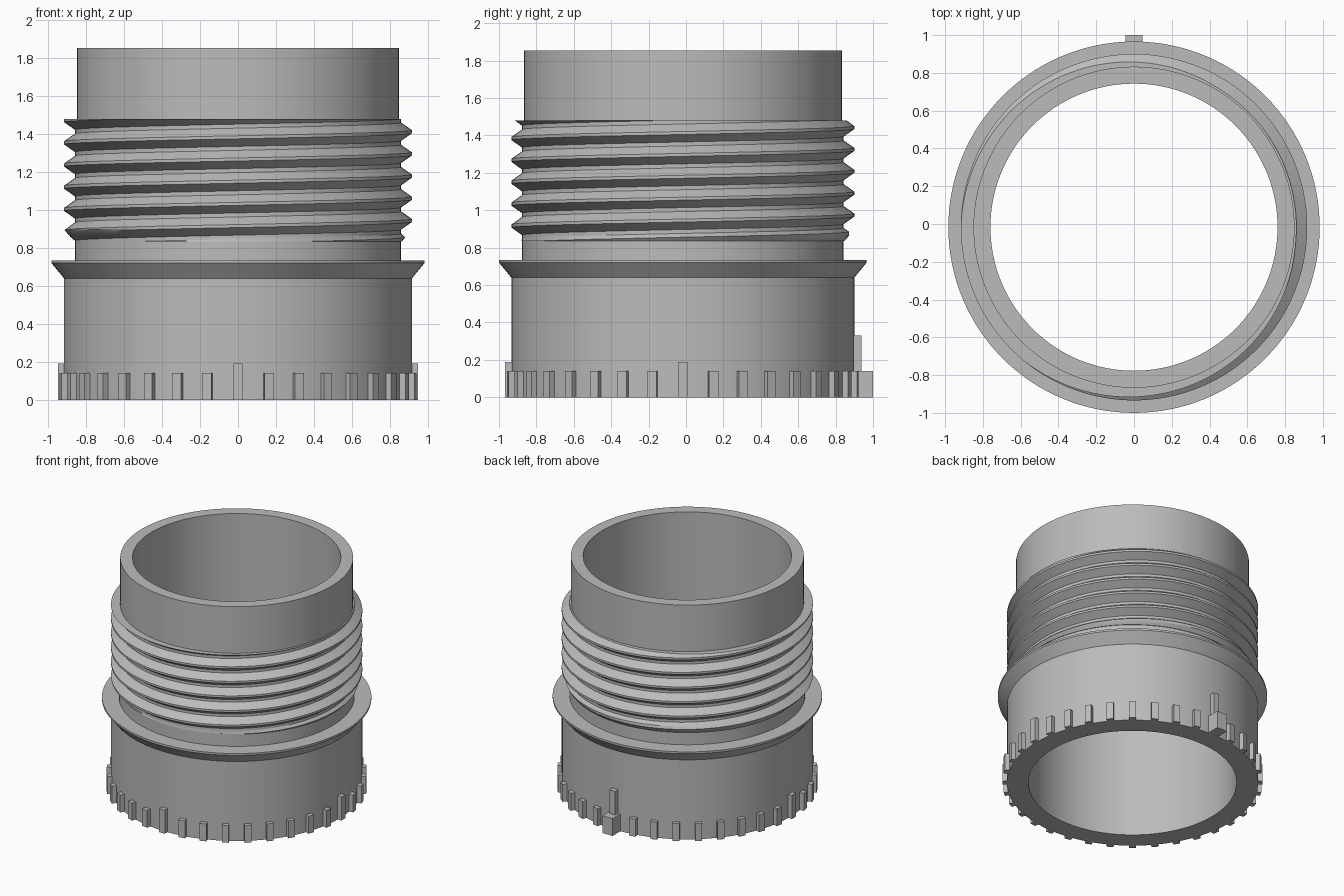
import bpy, bmesh, math
from mathutils import Matrix, Vector

old = bpy.data.objects.get("Cube")
if old:
    bpy.data.objects.remove(old)

AXIS_Y = -0.017            # the key at the back shifts the axis forward
SIDES = 128
PITCH, ROOT, CREST = 0.117, 0.86, 0.917
THREAD_LOW, THREAD_HIGH = 0.835, 1.48
CREST_Z = 1.413            # height of a crest on the +x side

grey = bpy.data.materials.new("plain grey")
grey.use_nodes = True
grey.diffuse_color = (0.5, 0.5, 0.5, 1)
grey.node_tree.nodes["Principled BSDF"].inputs["Base Color"].default_value = (0.5, 0.5, 0.5, 1)


def finish(bm, name):
    bmesh.ops.recalc_face_normals(bm, faces=bm.faces)
    mesh = bpy.data.meshes.new(name)
    bm.to_mesh(mesh)
    bm.free()
    mesh.materials.append(grey)
    obj = bpy.data.objects.new(name, mesh)
    obj.location.y = AXIS_Y
    bpy.context.collection.objects.link(obj)
    return obj


# Thread: trapezoid section, chamfered at its lower end
CREST_HALF, ROOT_HALF = 0.008, 0.048


def thread_radius(z, crest_z):
    d = abs((z - crest_z + PITCH / 2) % PITCH - PITCH / 2)
    t = min(max((ROOT_HALF - d) / (ROOT_HALF - CREST_HALF), 0), 1)
    return min(ROOT + (CREST - ROOT) * t, ROOT + 0.004 + 0.85 * (z - THREAD_LOW))


def thread_points(turn):
    points = []
    crest_z = CREST_Z + PITCH * turn
    stops = (-ROOT_HALF, -CREST_HALF, CREST_HALF, ROOT_HALF, PITCH - ROOT_HALF)
    for k in range(-7, 3):
        for a, b in zip(stops, stops[1:]):
            for s in (0, 0.5):
                z = crest_z + k * PITCH + a + (b - a) * s
                z = min(max(z, THREAD_LOW), THREAD_HIGH)
                points.append((thread_radius(z, crest_z), z))
    return points


# Tube body: every column is the full wall section, with the thread climbing
BORE, TOP_R, BASE_R, FLANGE_R, TOP_Z = 0.76, 0.85, 0.917, 0.983, 1.855
below = [(BORE, 0), (BASE_R, 0), (BASE_R, 0.64), (FLANGE_R, 0.72),
         (FLANGE_R, 0.735), (ROOT, 0.735), (ROOT, THREAD_LOW)]
above = [(TOP_R, THREAD_HIGH), (TOP_R, TOP_Z), (BORE, TOP_Z)]

bm = bmesh.new()
columns = []
for i in range(SIDES + 1):
    turn = i / SIDES
    c, s = math.cos(turn * math.tau), math.sin(turn * math.tau)
    section = below + thread_points(turn) + above
    columns.append([bm.verts.new((r * c, r * s, z)) for r, z in section])
for left, right in zip(columns, columns[1:]):
    n = len(left)
    for j in range(n):
        k = (j + 1) % n
        bm.faces.new((left[j], right[j], right[k], left[k]))
bmesh.ops.remove_doubles(bm, verts=bm.verts, dist=0.0002)
body = finish(bm, "threaded_tube")
bpy.ops.object.select_all(action='DESELECT')
body.select_set(True)
bpy.context.view_layer.objects.active = body
bpy.ops.object.shade_smooth_by_angle(angle=math.radians(25))


# Grip ribs around the foot, taller at the quarter points
def add_block(bm, degrees, width, outer, height):
    inner = 0.89
    place = (Matrix.Rotation(math.radians(degrees), 4, 'Z')
             @ Matrix.Translation(((inner + outer) / 2, 0, height / 2))
             @ Matrix.Diagonal(Vector((outer - inner, width, height, 1))))
    bmesh.ops.create_cube(bm, size=1, matrix=place)


bm = bmesh.new()
for degrees in range(0, 360, 10):
    if degrees != 90:
        add_block(bm, degrees, 0.05, 0.95, 0.19 if degrees % 90 == 0 else 0.14)
finish(bm, "grip_ribs")

# Locating key at the back: a wide block with a slim tall rib
bm = bmesh.new()
add_block(bm, 90, 0.09, 1.017, 0.14)
finish(bm, "key_block")
bm = bmesh.new()
add_block(bm, 90, 0.05, 0.955, 0.33)
finish(bm, "key_rib")
